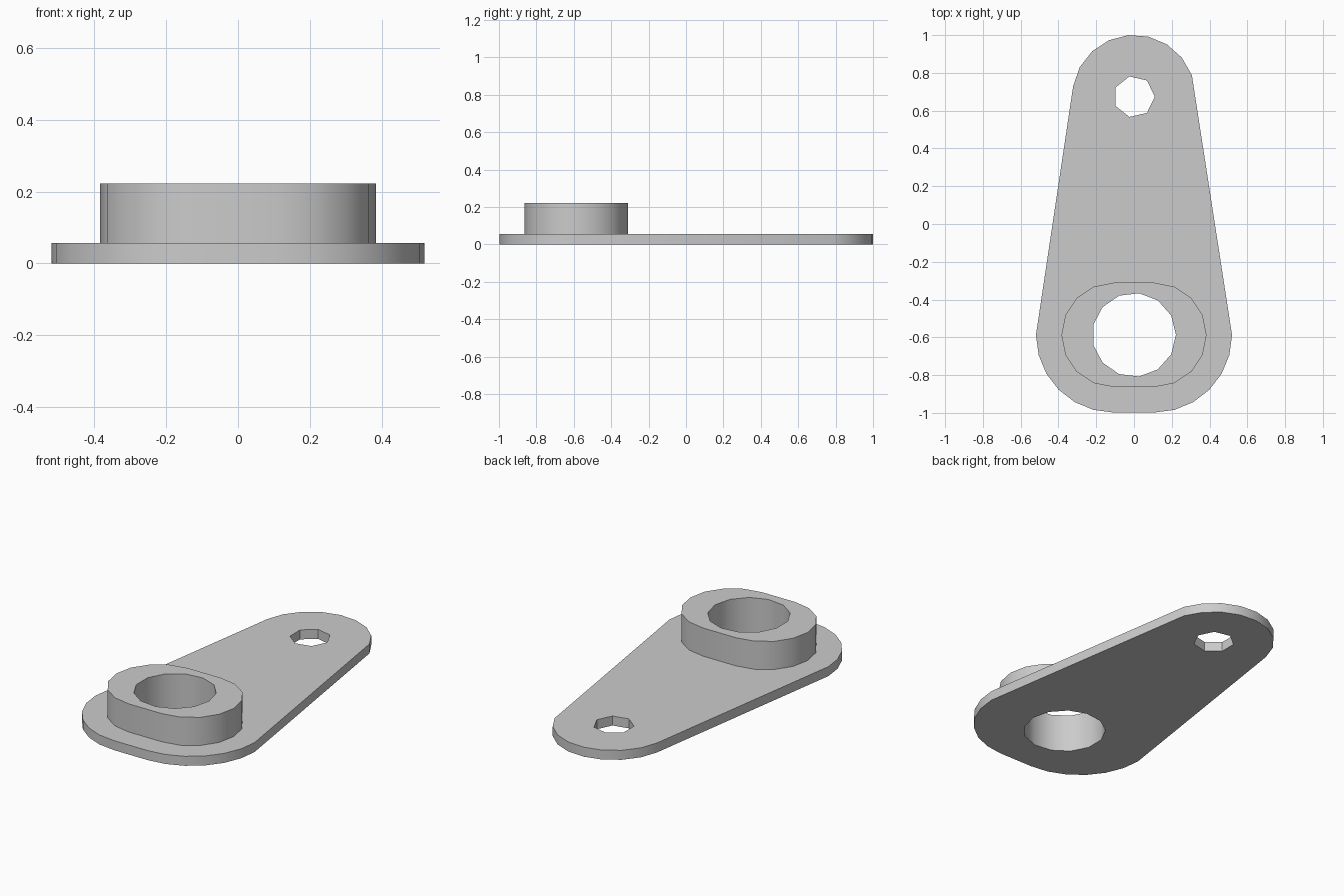
import bpy
import bmesh
from math import cos, sin, radians

cube = bpy.data.objects.get("Cube")
if cube:
    bpy.data.objects.remove(cube, do_unlink=True)

PLATE_TOP, BOSS_TOP = 0.056, 0.222
BORE_Y, PIN_Y = -0.587, 0.674     # centres of the two round ends
HALF_FLAT = 0.108                 # half length of the straight oval sides


def arc(x, y, radius, start, end, steps):
    """Points along an arc, both ends included, angles in degrees."""
    angles = [radians(start + (end - start) * i / steps) for i in range(steps + 1)]
    return [(x + radius * cos(a), y + radius * sin(a)) for a in angles]


def circle(y, radius, sides):
    return arc(0, y, radius, 0, 360, sides)[:-1]


# Outlines: tapered plate, oval boss, large bore and small pin hole
plate = (arc(-HALF_FLAT, BORE_Y, 0.411, 180, 270, 6)
         + arc(HALF_FLAT, BORE_Y, 0.411, 270, 360, 6)
         + arc(0, PIN_Y, 0.327, 20.5, 170, 8))
boss = (arc(HALF_FLAT, BORE_Y, 0.276, 0, 90, 4)
        + arc(-HALF_FLAT, BORE_Y, 0.276, 90, 180, 4)[:-1]
        + arc(-HALF_FLAT, BORE_Y, 0.276, 180, 270, 4)
        + arc(HALF_FLAT, BORE_Y, 0.276, 270, 360, 4)[:-1])
bore = circle(BORE_Y, 0.222, 13)
pin_hole = circle(PIN_Y, 0.11, 7)

bm = bmesh.new()


def ring(points, z):
    """Closed loop of edges at height z."""
    verts = [bm.verts.new((x, y, z)) for x, y in points]
    for a, b in zip(verts, verts[1:] + verts[:1]):
        bm.edges.new((a, b))
    return verts


def wall(low, high):
    n = len(low)
    for i in range(n):
        j = (i + 1) % n
        bm.faces.new((low[i], low[j], high[j], high[i]))


def cap(*rings):
    """Flat face area between an outer loop and its holes."""
    edges = [bm.edges.get((a, b)) for r in rings for a, b in zip(r, r[1:] + r[:1])]
    bmesh.ops.triangle_fill(bm, edges=edges, use_beauty=True, normal=(0, 0, 1))


plate_low, plate_high = ring(plate, 0), ring(plate, PLATE_TOP)
pin_low, pin_high = ring(pin_hole, 0), ring(pin_hole, PLATE_TOP)
boss_low, boss_high = ring(boss, PLATE_TOP), ring(boss, BOSS_TOP)
bore_low, bore_high = ring(bore, 0), ring(bore, BOSS_TOP)

# Underside, plate top and boss top
cap(plate_low, pin_low, bore_low)
cap(plate_high, pin_high, boss_low)
cap(boss_high, bore_high)

# Side walls
for low, high in ((plate_low, plate_high), (pin_low, pin_high),
                  (boss_low, boss_high), (bore_low, bore_high)):
    wall(low, high)
bmesh.ops.recalc_face_normals(bm, faces=bm.faces[:])

mesh = bpy.data.meshes.new("lever_arm")
bm.to_mesh(mesh)
bm.free()
lever = bpy.data.objects.new("lever_arm", mesh)
bpy.context.collection.objects.link(lever)

# Plain grey material
grey = bpy.data.materials.new("light_grey")
grey.use_nodes = True
colour = (0.6, 0.6, 0.6, 1)
grey.diffuse_color = colour
grey.node_tree.nodes["Principled BSDF"].inputs["Base Color"].default_value = colour
mesh.materials.append(grey)

# Smooth round walls with crisp rims
bpy.ops.object.select_all(action='DESELECT')
lever.select_set(True)
bpy.context.view_layer.objects.active = lever
bpy.ops.object.shade_smooth_by_angle(angle=radians(30))
